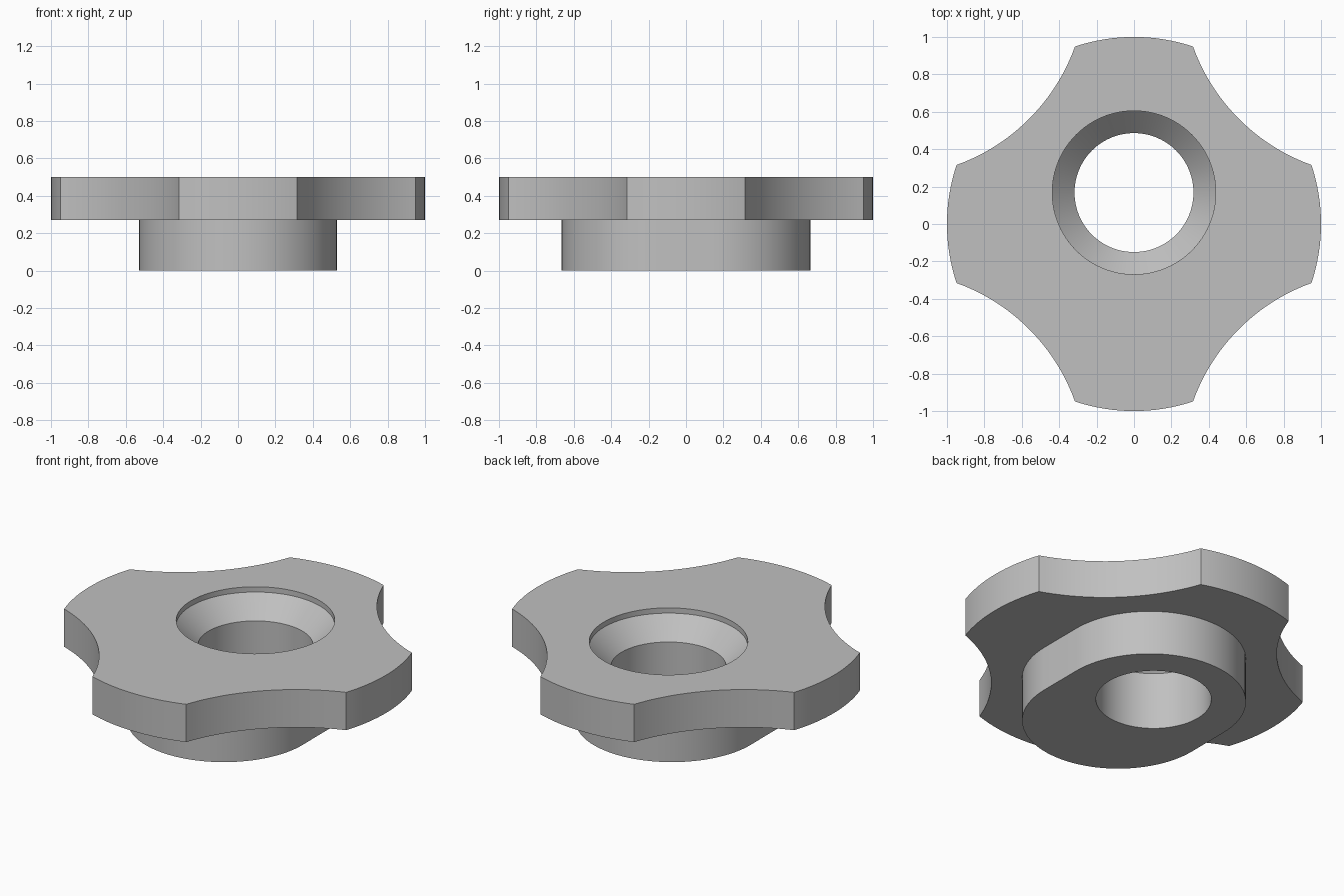
import bpy, bmesh
from math import sin, cos, pi, asin, radians

old = bpy.data.objects.get("Cube")
if old:
    bpy.data.objects.remove(old, do_unlink=True)

# Key sizes
TOP, FLANGE_Z = 0.50, 0.27
HOLE_Y, BORE_R, SINK_R = 0.168, 0.318, 0.437
TIP_ANGLE = radians(18.4)
NOTCH_R = 1.05
BOSS_R, BOSS_SHIFT = 0.53, 0.135


def arc(cx, cy, r, start, end, steps):
    return [(cx + r * cos(start + (end - start) * i / steps),
             cy + r * sin(start + (end - start) * i / steps))
            for i in range(steps + 1)]


def flange_outline():
    """Four rounded tips joined by concave scallops."""
    half_chord = sin(pi / 4 - TIP_ANGLE)
    swing = asin(half_chord / NOTCH_R)
    dist = cos(pi / 4 - TIP_ANGLE) + NOTCH_R * cos(swing)
    pts = []
    for k in range(4):
        a = k * pi / 2
        pts += arc(0, 0, 1, a - TIP_ANGLE, a + TIP_ANGLE, 16)
        d = a + pi / 4
        scallop = arc(dist * cos(d), dist * sin(d), NOTCH_R,
                      d + pi + swing, d + pi - swing, 24)
        pts += scallop[1:-1]
    return pts


def boss_outline():
    """Rounded slot shape, long along y."""
    return (arc(0, BOSS_SHIFT, BOSS_R, 0, pi, 48)
            + arc(0, -BOSS_SHIFT, BOSS_R, pi, 2 * pi, 48))


def circle(r):
    return arc(0, HOLE_Y, r, 0, 2 * pi, 96)[:-1]


bm = bmesh.new()


def ring(points, z):
    verts = [bm.verts.new((x, y, z)) for x, y in points]
    for i, v in enumerate(verts):
        bm.edges.new((verts[i - 1], v))
    return verts


def wall(a, b):
    for i in range(len(a)):
        bm.faces.new((a[i - 1], a[i], b[i], b[i - 1]))


def cap(outer, inner, up):
    edges = [bm.edges.get((loop[i - 1], loop[i]))
             for loop in (outer, inner) for i in range(len(loop))]
    bmesh.ops.triangle_fill(bm, edges=edges, use_beauty=True, normal=(0, 0, up))


# Scalloped flange
flange_top = ring(flange_outline(), TOP)
flange_low = ring(flange_outline(), FLANGE_Z)
wall(flange_top, flange_low)

# Boss below the flange
boss_top = ring(boss_outline(), FLANGE_Z)
boss_low = ring(boss_outline(), 0)
wall(boss_top, boss_low)

# Countersunk through hole: short step, cone, bore
hole = [ring(circle(r), z) for r, z in
        ((SINK_R, TOP), (SINK_R, TOP - 0.032), (BORE_R, TOP - 0.152), (BORE_R, 0))]
for upper, lower in zip(hole, hole[1:]):
    wall(upper, lower)

# Flat faces between the outlines
cap(flange_top, hole[0], 1)
cap(flange_low, boss_top, -1)
cap(boss_low, hole[-1], -1)
bmesh.ops.recalc_face_normals(bm, faces=bm.faces[:])

mesh = bpy.data.meshes.new("scalloped_flange_with_boss")
bm.to_mesh(mesh)
bm.free()
body = bpy.data.objects.new("scalloped_flange_with_boss", mesh)
bpy.context.collection.objects.link(body)

# Plain grey
grey = bpy.data.materials.new("plain_grey")
grey.use_nodes = True
colour = (0.53, 0.53, 0.53, 1)
grey.diffuse_color = colour
grey.node_tree.nodes["Principled BSDF"].inputs["Base Color"].default_value = colour
mesh.materials.append(grey)

# Smooth curved walls, crisp rims
bpy.ops.object.select_all(action="DESELECT")
body.select_set(True)
bpy.context.view_layer.objects.active = body
bpy.ops.object.shade_smooth_by_angle(angle=radians(25))
